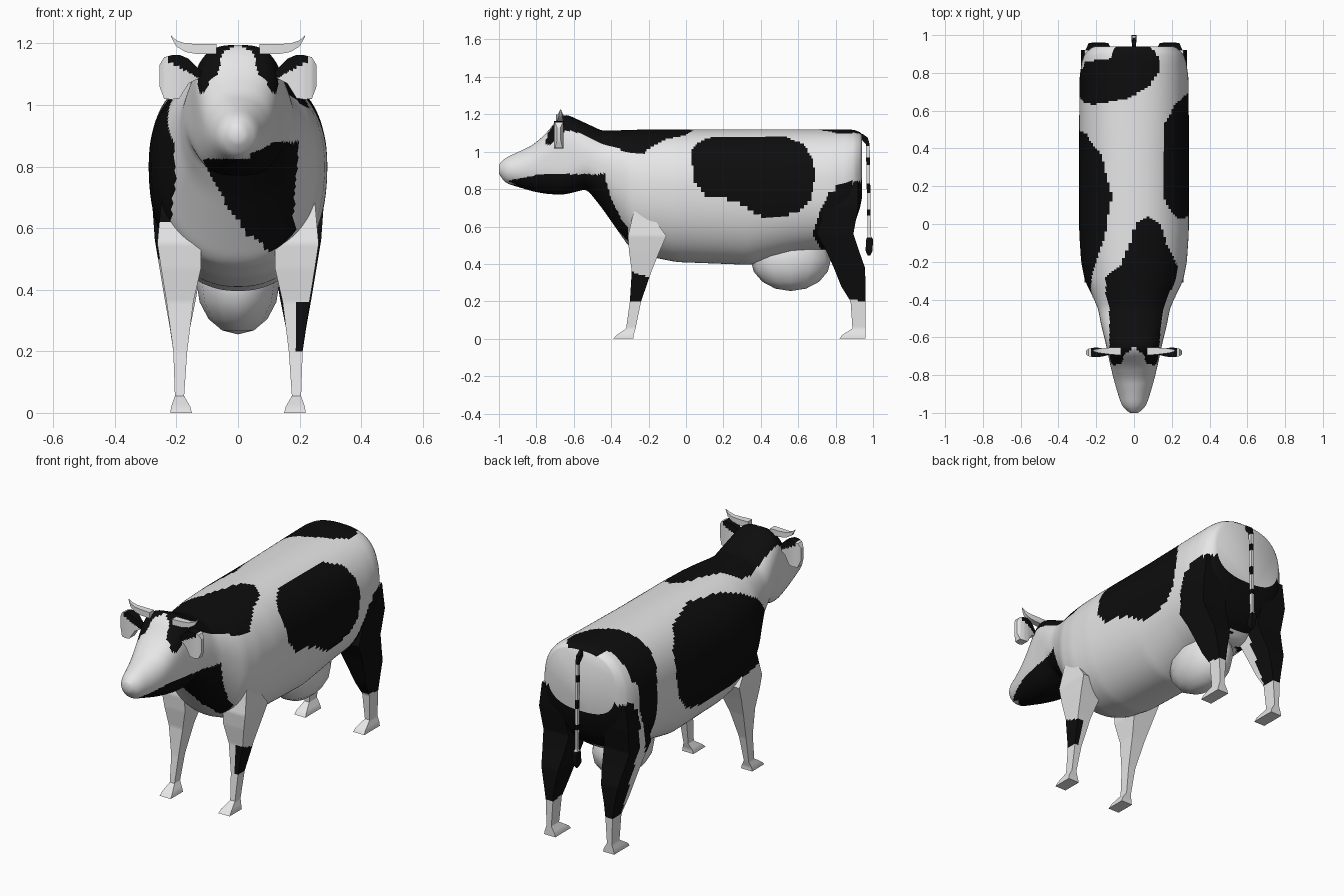
import bpy, bmesh, math
from mathutils import Matrix


def material(name, c):
    m = bpy.data.materials.new(name)
    m.diffuse_color = (c, c, c, 1)
    return m


MATS = [material("white_hide", 0.8), material("black_hide", 0.004)]

# Outlines of the black patches: side ones in (y, z), top in (x, y), front in (x, z)
FLANK_R = [(.03, 1.0), (.06, 1.05), (.13, 1.075), (.53, 1.08), (.63, 1.04), (.68, .96), (.69, .86), (.67, .75),
           (.6, .68), (.48, .64), (.38, .66), (.28, .73), (.2, .75), (.1, .77), (.04, .85)]
FLANK_L = [(.5, .85), (.48, .98), (.37, 1.07), (.15, 1.10), (-.08, 1.08), (-.22, 1.03), (-.33, .96), (-.41, .87),
           (-.39, .77), (-.3, .62), (-.1, .59), (.2, .58), (.38, .62), (.47, .72)]
BAND_L = [(.63, 1.05), (.83, 1.05), (.82, .8), (.77, .6), (.73, .48), (.66, .5), (.67, .7), (.67, .85)]
HIND = [(.68, .56), (.71, .66), (.75, .76), (.82, .82), (.97, .85), (.98, .2), (.86, .21), (.76, .4)]
HIND_L = [(.8, .6), (.83, .78), (.88, .84), (.97, .84), (.98, .2), (.88, .2), (.84, .4)]
NECK = [(-.13, -.7), (-.13, -.45), (-.15, -.38), (-.15, -.28), (-.07, -.22), (-.02, -.1), (.01, 0), (.07, .04),
        (.14, 0), (.17, -.1), (.23, -.22), (.22, -.3), (.17, -.4), (.145, -.5), (.13, -.7), (.12, -.75),
        (.07, -.74), (.05, -.69), (0, -.65), (-.05, -.69), (-.07, -.74), (-.12, -.75)]
RUMP = [(-.3, .64), (-.15, .64), (-.02, .67), (.08, .73), (.13, .8), (.13, .88), (.07, .97), (-.09, .97),
        (-.13, .87), (-.3, .86)]
CHEST = [(-.12, .83), (-.1, .9), (.2, .9), (.18, .65), (.2, .56), (.17, .53), (.1, .53), (.03, .58),
         (-.04, .68), (-.08, .76)]


def inside(poly, u, v):
    hit = False
    for (a, b), (c, d) in zip(poly, poly[1:] + poly[:1]):
        if (b > v) != (d > v) and u < a + (v - b) * (c - a) / (d - b):
            hit = not hit
    return hit


def hide_patch(p):
    x, y, z = p
    if y < -.31 and z < min(.88 if x > .04 else .825, .845 + .2 * (y + .95)) and inside(CHEST, x, z):
        return True
    if z > (1.04 if y < -.55 else .96) and inside(NECK, x, y):
        return True
    if z > .95 and inside(RUMP, x, y):
        return True
    if x > 0:
        knee = x > .185 and .2 < z < .345 - .3 * (y + .25) and y < 0
        return knee or inside(FLANK_R, y, z) or inside(HIND, y, z)
    return inside(FLANK_L, y, z) or inside(BAND_L, y, z) or inside(HIND_L, y, z)


def finish(name, bm, paint, angle):
    bmesh.ops.recalc_face_normals(bm, faces=bm.faces)
    for f in bm.faces:
        f.material_index = int(paint(f.calc_center_median()))
    me = bpy.data.meshes.new(name)
    bm.to_mesh(me)
    bm.free()
    for m in MATS:
        me.materials.append(m)
    ob = bpy.data.objects.new(name, me)
    bpy.context.collection.objects.link(ob)
    bpy.ops.object.select_all(action='DESELECT')
    ob.select_set(True)
    bpy.context.view_layer.objects.active = ob
    bpy.ops.object.shade_smooth_by_angle(angle=math.radians(angle))
    return ob


def loft(name, rings, paint, angle):
    bm = bmesh.new()
    vs = [[bm.verts.new(p) for p in r] for r in rings]
    n = len(vs[0])
    for a, b in zip(vs, vs[1:]):
        for i in range(n):
            j = (i + 1) % n
            bm.faces.new((a[i], a[j], b[j], b[i]))
    bm.faces.new(vs[0])
    bm.faces.new(vs[-1])
    return finish(name, bm, paint, angle)


def resample(rows, step):
    out = [rows[0]]
    for a, b in zip(rows, rows[1:]):
        k = max(1, round(abs(b[0] - a[0]) / step))
        out += [[p + (q - p) * i / k for p, q in zip(a, b)] for i in range(1, k + 1)]
    return out


def box_loft(name, rows, place, paint, step=.01, cuts=8):
    # rows: position, a0, a1, b0, b1 of a rectangular section
    rings = []
    for t, a0, a1, b0, b1 in resample(rows, step):
        c = [(a0, b0), (a1, b0), (a1, b1), (a0, b1)]
        rings.append([place(t, p[0] + (q[0] - p[0]) * i / cuts, p[1] + (q[1] - p[1]) * i / cuts)
                      for p, q in zip(c, c[1:] + c[:1]) for i in range(cuts)])
    return loft(name, rings, paint, 30)


# Head, neck and trunk: y, half width, bottom, top, widest height, squareness
BODY = [(-1.0, .02, .885, .93, .905, 2), (-.985, .045, .855, .95, .9, 2), (-.96, .065, .83, .97, .9, 2),
        (-.9, .085, .812, .997, .9, 2), (-.82, .108, .788, 1.035, .92, 2.2), (-.75, .125, .775, 1.095, .95, 2.6),
        (-.68, .14, .77, 1.185, .97, 3), (-.64, .148, .773, 1.2, .97, 3), (-.53, .175, .80, 1.15, .96, 2.3),
        (-.45, .19, .70, 1.112, .92, 2.2), (-.38, .22, .60, 1.114, .87, 2.2), (-.3, .26, .485, 1.116, .82, 2.2),
        (-.2, .28, .44, 1.12, .8, 2.2), (-.05, .29, .41, 1.12, .8, 2.2), (.34, .29, .395, 1.12, .8, 2.2),
        (.58, .29, .45, 1.12, .8, 2.3), (.78, .288, .48, 1.12, .8, 2.4), (.87, .275, .56, 1.12, .82, 2.5),
        (.92, .25, .65, 1.113, .85, 2.6), (.94, .21, .75, 1.095, .9, 2.6)]
rows = resample(BODY, .01)
rings = []
for k in range(len(rows)):
    w = min(2, k, len(rows) - 1 - k)
    near = rows[k - w:k + w + 1]
    y, hw, lo, hi, mid, p = [sum(c) / len(near) for c in zip(*near)]
    ring = []
    for i in range(112):
        a = 2 * math.pi * (i + .5) / 112
        c, s = math.cos(a), math.sin(a)
        h = hi - mid if s > 0 else mid - lo
        ring.append((math.copysign(abs(c) ** (2 / p), c) * hw, y,
                     mid + math.copysign(abs(s) ** (2 / p), s) * h))
    rings.append(ring)
loft("body", rings, hide_patch, 50)

# Legs: z, back-to-front range, inner and outer x
FRONT_LEG = [(0, -.39, -.28, .15, .22), (.02, -.37, -.28, .155, .217), (.055, -.32, -.27, .175, .205),
             (.2, -.30, -.24, .165, .21), (.36, -.29, -.185, .145, .232), (.47, -.305, -.14, .12, .25),
             (.55, -.31, -.105, .12, .262), (.68, -.28, -.2, .13, .25)]
HIND_LEG = [(0, .82, .96, .15, .22), (.02, .835, .96, .155, .217), (.055, .89, .96, .175, .205),
            (.2, .88, .96, .165, .21), (.28, .83, .96, .155, .222), (.38, .79, .957, .135, .24),
            (.47, .75, .925, .12, .255), (.56, .70, .895, .11, .27), (.7, .74, .92, .13, .28),
            (.84, .8, .92, .15, .262)]
EAR = [(.12, 1.09, 1.11, -.69, -.67), (.16, 1.07, 1.15, -.70, -.66), (.19, 1.022, 1.163, -.705, -.655),
       (.215, 1.018, 1.162, -.705, -.655), (.24, 1.02, 1.155, -.70, -.66), (.255, 1.06, 1.13, -.69, -.67)]
HORN = [(.07, 1.165, 1.198, -.695, -.655), (.13, 1.165, 1.198, -.69, -.655), (.17, 1.172, 1.2, -.685, -.658),
        (.2, 1.19, 1.21, -.68, -.662), (.218, 1.222, 1.226, -.672, -.668)]


def ear_patch(p):
    return p.z > 1.10 + .55 * (abs(p.x) - .15) and abs(p.x) < .225


def plain(p):
    return False


for s, side in ((1, "right"), (-1, "left")):
    def upright(t, a, b, s=s):
        return (s * b, a, t)

    def sideways(t, a, b, s=s):
        return (s * t, b, a)
    box_loft(side + "_front_leg", FRONT_LEG, upright, hide_patch)
    box_loft(side + "_hind_leg", HIND_LEG, upright, hide_patch)
    box_loft(side + "_ear", EAR, sideways, ear_patch, .006, 12)
    box_loft(side + "_horn", HORN, sideways, plain, .1, 2)

# Tail with tuft and dark bands
TAIL = [(.445, .972, .985, -.004, .004), (.47, .96, .997, -.014, .014), (.53, .963, 1.0, -.014, .014),
        (.55, .971, .989, -.007, .007), (1.04, .962, .982, -.008, .008), (1.075, .93, .972, -.01, .01),
        (1.095, .9, .945, -.01, .01)]
box_loft("tail", TAIL, lambda t, a, b: (b, a, t),
         lambda p: p.z < .54 or p.z > 1.03 or .93 < p.z < .97 or .78 < p.z < .83 or .66 < p.z < .69, .01, 2)

# Udder
bm = bmesh.new()
bmesh.ops.create_uvsphere(bm, u_segments=12, v_segments=8, radius=1,
                          matrix=Matrix.Translation((0, .56, .425)) @ Matrix.Diagonal((.135, .215, .17, 1)))
finish("udder", bm, plain, 60)
